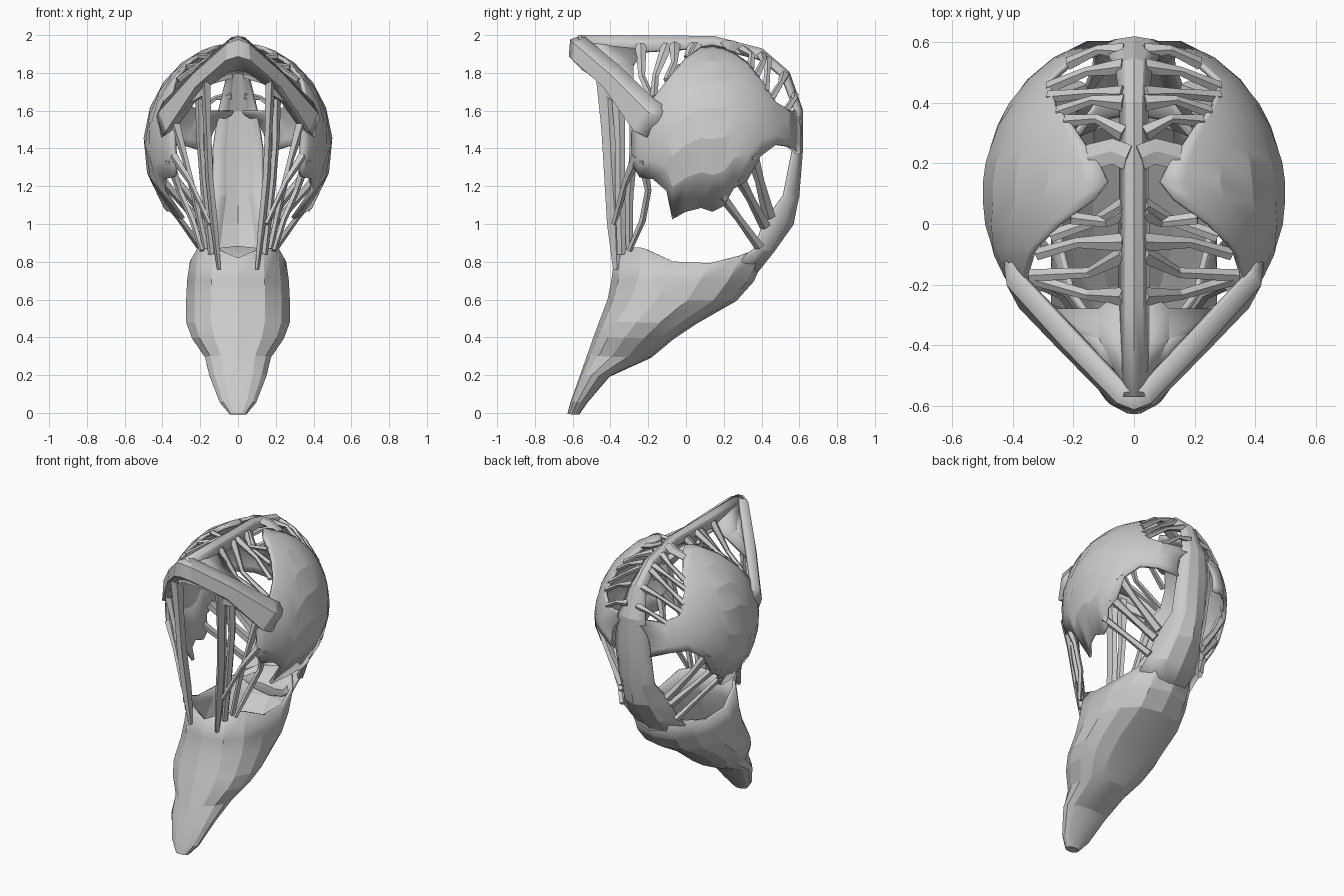
import bpy
import bmesh
import math
import random
from mathutils import Vector

random.seed(4)


def interp(x, table):
    # piecewise linear lookup
    for (a, va), (b, vb) in zip(table, table[1:]):
        if x <= b:
            t = max(0, (x - a) / (b - a))
            return va + (vb - va) * t
    return table[-1][1]


def loft(name, rows, wrap=False, cap=(), thick=0.0, mirror=False, angle=14):
    # skin equal-length rows of points into one surface
    bm = bmesh.new()
    vs = [[bm.verts.new(p) for p in row] for row in rows]
    n = len(rows[0])
    for a, b in zip(vs, vs[1:]):
        for i in range(n if wrap else n - 1):
            j = (i + 1) % n
            bm.faces.new((a[i], a[j], b[j], b[i]))
    for k in cap:
        bm.faces.new(vs[k])
    bmesh.ops.recalc_face_normals(bm, faces=bm.faces)
    me = bpy.data.meshes.new(name)
    bm.to_mesh(me)
    bm.free()
    ob = bpy.data.objects.new(name, me)
    bpy.context.collection.objects.link(ob)
    if mirror:
        ob.modifiers.new("mirror", 'MIRROR').merge_threshold = 0.002
    if thick:
        s = ob.modifiers.new("thickness", 'SOLIDIFY')
        s.thickness, s.offset = thick, 0
    bpy.ops.object.select_all(action='DESELECT')
    ob.select_set(True)
    bpy.context.view_layer.objects.active = ob
    bpy.ops.object.shade_smooth_by_angle(angle=math.radians(angle))
    return ob


def shell(y, z, k=1.0):
    # point of the egg-shaped cranium for a side-view position
    q = 1 - ((y - 0.1) / 0.52) ** 2 - ((z - 1.42) / 0.53) ** 2
    return Vector((k * 0.49 * math.sqrt(max(q, 0.003)), y, z))


def strut(name, pts, rx, ry, ends=(1.5, 1.5)):
    # five-sided bony strand, its ends flared or tapered
    pts = [Vector(p) for p in pts]
    rings = []
    for i, p in enumerate(pts):
        d = (pts[min(i + 1, len(pts) - 1)] - pts[max(i - 1, 0)]).normalized()
        a = d.cross(Vector((0, 1, 0))).normalized()
        b = d.cross(a).normalized()
        f = ends[0] if i == 0 else ends[1] if i == len(pts) - 1 else 1
        rings.append([p + f * (a * rx * math.cos(t) + b * ry * math.sin(t))
                      for t in [2 * math.pi * k / 5 for k in range(5)]])
    return loft(name, rings, wrap=True, cap=(0, -1), mirror=True)


# hollow lower jaw: (z, front y, back y, half width)
levels = [(0, -0.62, -0.57, 0.04), (0.06, -0.6, -0.53, 0.09), (0.2, -0.55, -0.41, 0.145),
          (0.3, -0.515, -0.19, 0.17), (0.4, -0.48, -0.07, 0.24), (0.48, -0.45, 0.05, 0.27),
          (0.6, -0.405, 0.26, 0.27), (0.7, -0.385, 0.35, 0.265), (0.8, -0.37, 0.43, 0.25)]
rim = [(-0.36, 0.82), (-0.32, 0.9), (-0.26, 0.89), (-0.1, 0.81), (0, 0.78), (0.2, 0.8), (0.43, 0.88)]
jaw = []
for z, yf, yb, w in levels:
    ring = []
    for k in range(14):
        t = 2 * math.pi * k / 14
        c, s = math.cos(t), math.sin(t)
        y = (yf + yb) / 2 - (yb - yf) / 2 * math.copysign(abs(c) ** 0.95, c)
        x = w * math.copysign(abs(s) ** 0.8, s)
        ring.append((x, y, interp(y, rim) if z == 0.8 else min(z, interp(y, rim) - 0.03)))
    jaw.append(ring)
loft("lower_jaw", jaw, wrap=True, cap=(0,), thick=0.02)

# central band: up the back and forward along the crest (y, z, half width, edge dy, edge dz)
band = [(0.34, 0.71, 0.2, -0.05, 0.1), (0.46, 0.86, 0.2, -0.09, 0.01),
        (0.56, 1.0, 0.17, -0.15, 0), (0.59, 1.15, 0.13, -0.07, 0), (0.61, 1.4, 0.13, -0.04, 0),
        (0.61, 1.6, 0.10, -0.03, 0), (0.54, 1.8, 0.055, -0.03, -0.02), (0.4, 1.92, 0.04, 0, -0.05),
        (0.15, 1.985, 0.04, 0, -0.05), (-0.25, 1.99, 0.045, 0, -0.08), (-0.57, 1.99, 0.05, 0, -0.06)]
loft("back_and_crest_band",
     [[(w * u, y + dy * u * u, z + dz * u * u) for u in (-1, -0.5, 0, 0.5, 1)]
      for y, z, w, dy, dz in band], thick=0.02)

# side domes: (y, top z, bottom z), ragged below and notched towards the back
cols = [(-0.28, 1.52, 1.32), (-0.24, 1.6, 1.25), (-0.17, 1.66, 1.24), (-0.1, 1.75, 1.18),
        (-0.07, 1.79, 1.03), (0.0, 1.87, 1.07), (0.08, 1.93, 1.09),
        (0.14, 1.94, 1.07), (0.2, 1.925, 1.1), (0.25, 1.9, 1.19), (0.32, 1.85, 1.23),
        (0.39, 1.76, 1.36), (0.47, 1.64, 1.42), (0.54, 1.6, 1.41), (0.595, 1.6, 1.37)]
loft("side_dome", [[shell(y, b + (t - b) * math.sin(math.pi / 2 * i / 7)) for i in range(8)]
                   for y, t, b in cols], thick=0.022, mirror=True)

# brow: V-shaped visor meeting in a blunt prow, sinking into the domes
loft("brow_visor", [
    [(0, -0.56, 1.985), (0.03, -0.53, 1.98), (0.2, -0.35, 1.83), (0.38, -0.16, 1.65), (0.4, -0.11, 1.62)],
    [(0, -0.605, 1.97), (0.05, -0.585, 1.95), (0.23, -0.40, 1.79), (0.41, -0.2, 1.59), (0.42, -0.13, 1.57)],
    [(0, -0.61, 1.89), (0.06, -0.59, 1.87), (0.22, -0.43, 1.73), (0.375, -0.27, 1.5), (0.4, -0.19, 1.46)],
    [(0, -0.54, 1.82), (0.05, -0.52, 1.81), (0.19, -0.40, 1.71), (0.34, -0.25, 1.5), (0.38, -0.19, 1.46)]],
    thick=0.022, mirror=True)
# web between brow and crest
loft("brow_web", [[(0.02, -0.55, 1.97), (0.03, -0.4, 1.95), (0.04, -0.22, 1.92)],
                  [(0.06, -0.48, 1.93), (0.11, -0.38, 1.85), (0.11, -0.28, 1.84)],
                  [(0.1, -0.45, 1.9), (0.2, -0.36, 1.8), (0.27, -0.28, 1.74)]],
     thick=0.02, mirror=True)

# front face struts, brow to jaw
strut("front_strut", [(0.17, -0.42, 1.77), (0.16, -0.405, 1.5), (0.15, -0.39, 1.25),
                      (0.125, -0.375, 1.0), (0.1, -0.365, 0.76)], 0.022, 0.045, (1.3, 0.5))
strut("inner_face_strut", [(0.2, -0.36, 1.74), (0.2, -0.35, 1.45), (0.18, -0.35, 1.2),
                           (0.14, -0.34, 0.84)], 0.02, 0.028, (1.5, 0.9))
strut("cheek_strut", [(0.34, -0.26, 1.56), (0.28, -0.28, 1.35), (0.23, -0.3, 1.15),
                      (0.17, -0.3, 0.87)], 0.018, 0.022, (1.8, 0.9))
strut("outer_cheek_strut", [(0.36, -0.23, 1.34), (0.31, -0.2, 1.18), (0.24, -0.23, 1.02),
                            (0.19, -0.3, 0.86)], 0.018, 0.018, (1.6, 0.8))
strut("cross_cheek_strut", [(0.34, -0.26, 1.36), (0.25, -0.32, 1.22), (0.15, -0.38, 1.0)],
      0.016, 0.02, (1.6, 0.8))
strut("upper_cheek_strut", [(0.32, -0.28, 1.58), (0.24, -0.35, 1.66), (0.17, -0.4, 1.7)], 0.02, 0.03)

# lower rear struts, dome to back band
strut("rear_strut_a", [shell(0.19, 1.15, 0.97), (0.31, 0.28, 1.03), (0.2, 0.39, 0.88)],
      0.016, 0.022, (1.3, 1.3))
strut("rear_strut_b", [shell(0.28, 1.25, 0.96), (0.32, 0.34, 1.14), (0.18, 0.42, 0.99)],
      0.02, 0.025, (1.4, 1.3))
strut("rear_strut_c", [shell(0.35, 1.37, 0.96), (0.32, 0.39, 1.23), (0.17, 0.44, 1.04)],
      0.02, 0.026, (1.4, 1.4))

# lattice strands from crest to the front edge of the domes
for i, (yc, ye, ze) in enumerate([(-0.24, -0.18, 1.66), (-0.1, -0.17, 1.67), (-0.06, -0.1, 1.76),
                                  (0.06, -0.04, 1.83), (0.04, 0.02, 1.89)]):
    e = shell(ye, ze, 0.98)
    m = Vector((e.x * random.uniform(0.4, 0.6), (yc + ye) / 2 + random.uniform(-0.03, 0.03),
                (1.94 + ze) / 2 + random.uniform(-0.05, 0.02)))
    strut("front_lattice", [(0.03, yc, 1.945), m, e], 0.013, 0.018, (1.8, 1.2))
# short bridge from crest to dome crown
strut("crown_bridge", [(0.02, 0.22, 1.96), (0.07, 0.24, 1.94), shell(0.22, 1.91)], 0.014, 0.045, (1, 1))

# strands over the upper back, sweeping outward
for yc, zc, ye, ze in [(0.3, 1.925, 0.34, 1.82), (0.4, 1.89, 0.37, 1.78), (0.43, 1.87, 0.42, 1.7),
                       (0.52, 1.79, 0.45, 1.66), (0.57, 1.68, 0.53, 1.6)]:
    e = shell(ye, ze, 0.98)
    m = Vector((e.x * 0.55, (yc + ye) / 2 + random.uniform(0, 0.03), (zc + ze) / 2 + random.uniform(0, 0.03)))
    strut("back_lattice", [(0.035, yc, zc), m, e], 0.013, 0.016, (1.8, 1.4))
